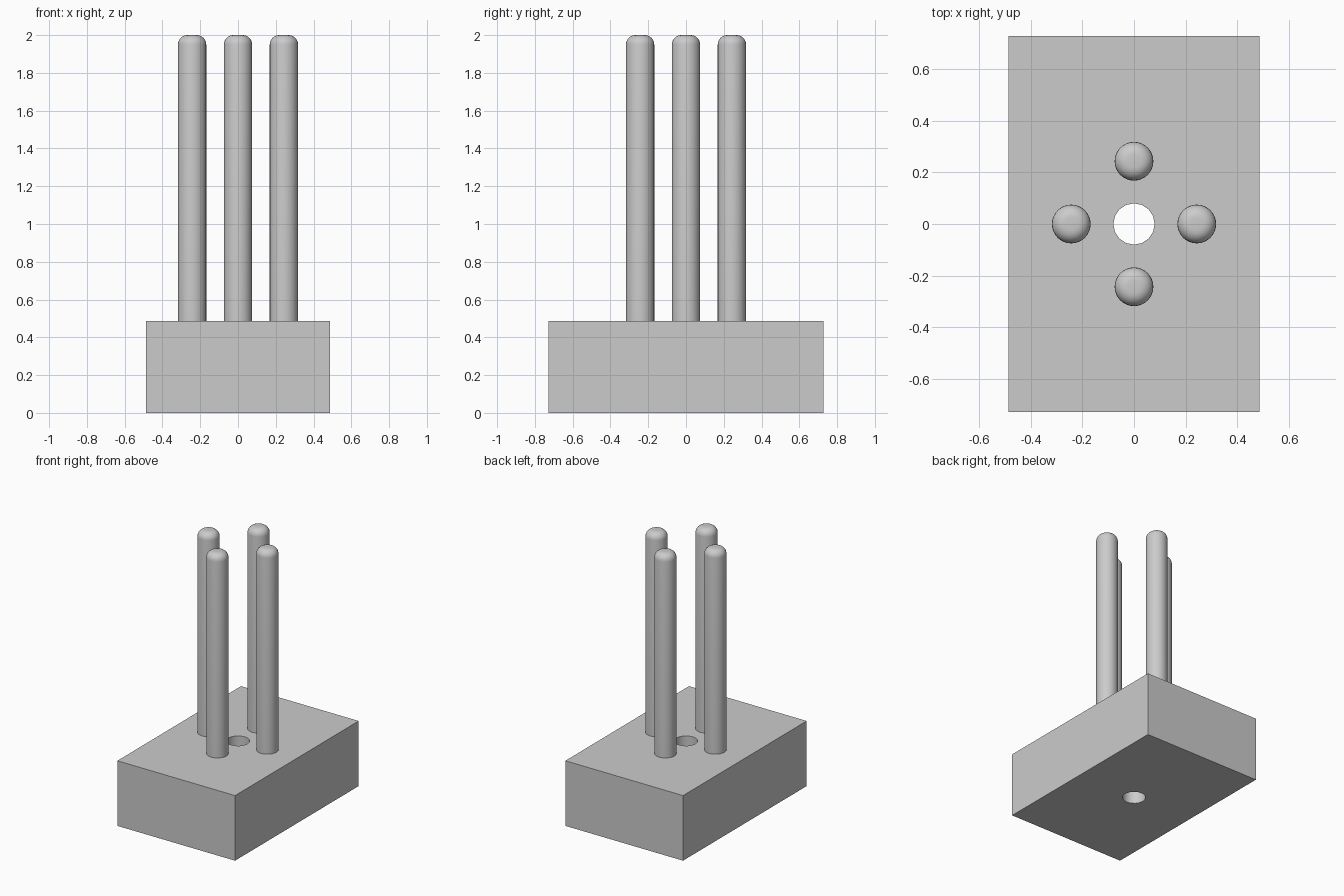
import bpy, bmesh, math
from mathutils import Matrix

cube = bpy.data.objects.get("Cube")
if cube:
    bpy.data.objects.remove(cube, do_unlink=True)

grey = bpy.data.materials.new("plain grey")
grey.use_nodes = True
COLOUR = (0.6, 0.6, 0.6, 1)
grey.diffuse_color = COLOUR
grey.node_tree.nodes["Principled BSDF"].inputs["Base Color"].default_value = COLOUR

W, D, H = 0.972, 1.458, 0.486      # block size
PIN_R, PIN_OFFSET, TOP = 0.075, 0.243, 2.0
HOLE_R = 0.08


def add_object(name, bm):
    mesh = bpy.data.meshes.new(name)
    bmesh.ops.recalc_face_normals(bm, faces=bm.faces)
    bm.to_mesh(mesh)
    bm.free()
    mesh.materials.append(grey)
    obj = bpy.data.objects.new(name, mesh)
    bpy.context.collection.objects.link(obj)
    return obj


def smooth(obj, angle):
    bpy.ops.object.select_all(action="DESELECT")
    obj.select_set(True)
    bpy.context.view_layer.objects.active = obj
    bpy.ops.object.shade_smooth_by_angle(angle=math.radians(angle))


# Block with a hole drilled through the middle
bm = bmesh.new()
bmesh.ops.create_cube(bm, size=1, matrix=Matrix.Translation((0, 0, H / 2)) @ Matrix.Diagonal((W, D, H, 1)))
block = add_object("base_block", bm)

bm = bmesh.new()
bmesh.ops.create_cone(bm, cap_ends=True, segments=16, radius1=HOLE_R, radius2=HOLE_R,
                      depth=H * 2, matrix=Matrix.Translation((0, 0, H / 2)))
cutter = add_object("hole_cutter", bm)

drill = block.modifiers.new("hole", "BOOLEAN")
drill.operation = "DIFFERENCE"
drill.solver = "EXACT"
drill.object = cutter
bpy.context.view_layer.objects.active = block
bpy.ops.object.modifier_apply(modifier=drill.name)
bpy.data.objects.remove(cutter, do_unlink=True)
smooth(block, 40)


# Upright pins with rounded tips, turned from one profile
def pin(name, x, y):
    bm = bmesh.new()
    r = 0.05
    profile = [(0, H), (PIN_R, H)]
    for i in range(7):
        a = math.radians(15 * i)
        profile.append((PIN_R - r + r * math.cos(a), TOP - r + r * math.sin(a)))
    profile.append((0, TOP))
    verts = [bm.verts.new((px, 0, pz)) for px, pz in profile]
    edges = [bm.edges.new(pair) for pair in zip(verts, verts[1:])]
    bmesh.ops.spin(bm, geom=verts + edges, cent=(0, 0, 0), axis=(0, 0, 1),
                   angle=math.tau, steps=32, use_merge=True)
    bmesh.ops.remove_doubles(bm, verts=bm.verts, dist=0.0001)
    obj = add_object(name, bm)
    obj.location = (x, y, 0)
    smooth(obj, 40)


for name, x, y in (("left_pin", 1, 0), ("right_pin", -1, 0), ("back_pin", 0, 1), ("front_pin", 0, -1)):
    pin(name, x * PIN_OFFSET, y * PIN_OFFSET)
